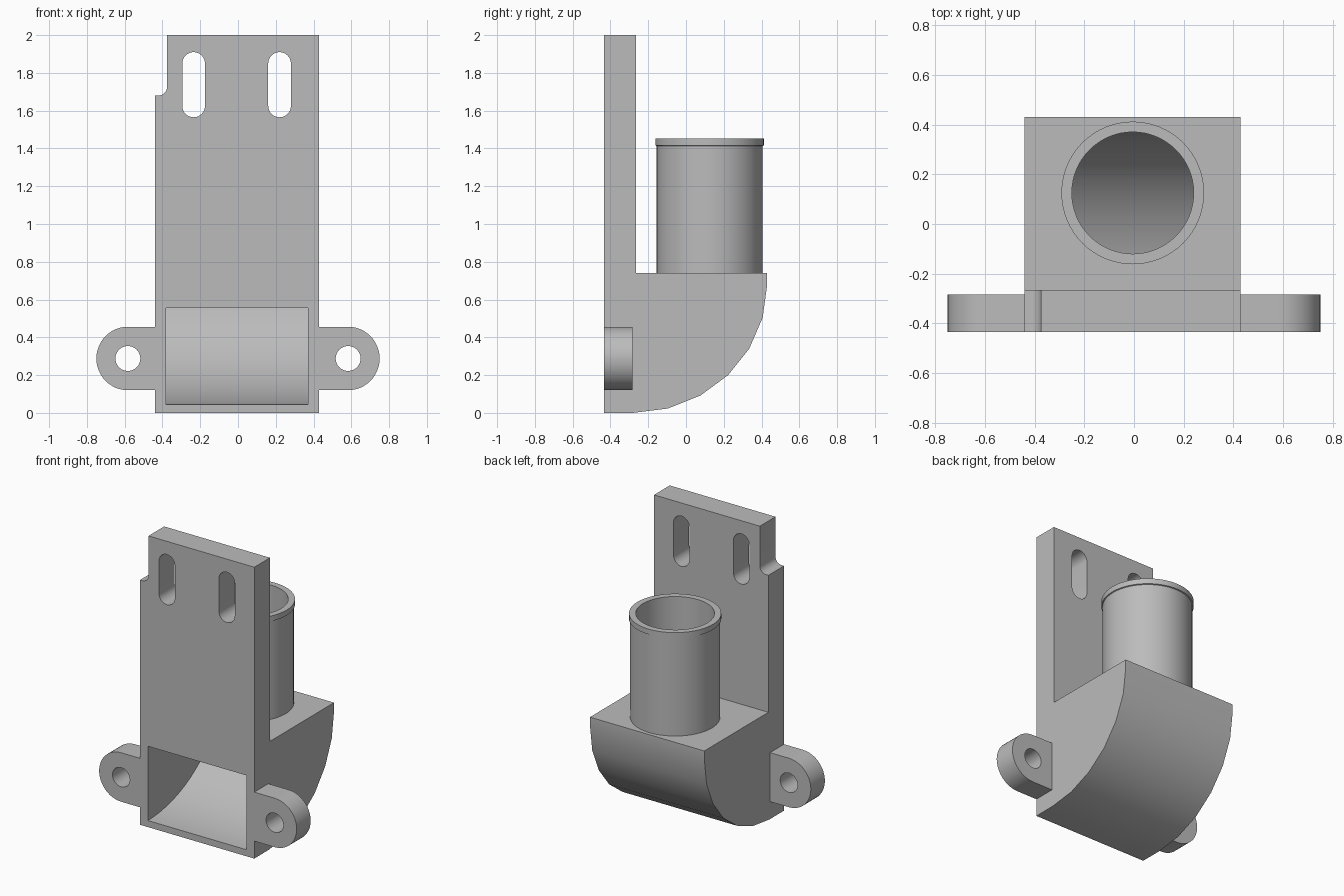
import bpy
import bmesh
from math import sin, cos, pi, radians
from mathutils import Vector

cube = bpy.data.objects.get("Cube")
if cube:
    bpy.data.objects.remove(cube, do_unlink=True)

grey = bpy.data.materials.new("plain grey")
grey.use_nodes = True
grey.diffuse_color = (0.5, 0.5, 0.5, 1)
grey.node_tree.nodes["Principled BSDF"].inputs["Base Color"].default_value = (0.5, 0.5, 0.5, 1)

FRONT, BACK = -0.435, -0.265      # plate faces
MID = -0.005                      # centre line of the body
PIPE_Y, BORE = 0.125, 0.245


def arc(cx, cz, a, b, start, end, steps):
    """Points along an elliptical arc, angles in degrees."""
    angles = [radians(start + (end - start) * i / steps) for i in range(steps + 1)]
    return [(cx + a * cos(t), cz + b * sin(t)) for t in angles]


def finish(bm, name):
    bmesh.ops.recalc_face_normals(bm, faces=bm.faces)
    mesh = bpy.data.meshes.new(name)
    bm.to_mesh(mesh)
    bm.free()
    mesh.materials.append(grey)
    obj = bpy.data.objects.new(name, mesh)
    bpy.context.collection.objects.link(obj)
    return obj


def prism(name, outline, low, high, axis):
    """Extrude an outline along x (outline in y, z), y (x, z) or z (x, y)."""
    bm = bmesh.new()
    place = {"x": lambda p: (low, p[0], p[1]),
             "y": lambda p: (p[0], low, p[1]),
             "z": lambda p: (p[0], p[1], low)}[axis]
    face = bm.faces.new([bm.verts.new(place(p)) for p in outline])
    grown = bmesh.ops.extrude_face_region(bm, geom=[face])
    step = Vector([high - low if a == axis else 0 for a in "xyz"])
    verts = [v for v in grown["geom"] if isinstance(v, bmesh.types.BMVert)]
    bmesh.ops.translate(bm, verts=verts, vec=step)
    return finish(bm, name)


def combine(obj, other, operation):
    """Apply a boolean and remove the helper."""
    other.hide_render = True
    mod = obj.modifiers.new(operation.lower(), "BOOLEAN")
    mod.operation, mod.solver, mod.object = operation, "EXACT", other
    bpy.ops.object.select_all(action="DESELECT")
    bpy.context.view_layer.objects.active = obj
    obj.select_set(True)
    bpy.ops.object.modifier_apply(modifier=mod.name)
    bpy.data.objects.remove(other, do_unlink=True)


def smooth(obj):
    bpy.ops.object.select_all(action="DESELECT")
    bpy.context.view_layer.objects.active = obj
    obj.select_set(True)
    bpy.ops.object.shade_smooth_by_angle(angle=radians(32))


# Body: back plate and rounded elbow housing in one side profile
side = [(FRONT, 0)] + arc(-0.28, 0.68, 0.71, 0.68, -90, 0, 6)
side += [(0.43, 0.74), (BACK, 0.74), (BACK, 2), (FRONT, 2)]
body = prism("mounting_plate_and_elbow", side, -0.44, 0.428, "x")

# Elbow passage from the front opening up to the pipe
passage = [(FRONT - 0.1, 0.045)] + arc(FRONT, 0.70, 0.805, 0.655, -90, 0, 24)
passage += arc(FRONT, 0.70, 0.315, 0.145, 0, -90, 12) + [(FRONT - 0.1, 0.555)]
combine(body, prism("passage_cutter", passage, -0.38, 0.37, "x"), "DIFFERENCE")
bore = arc(MID, PIPE_Y, BORE, BORE, 0, 360, 64)[:-1]
combine(body, prism("bore_cutter", bore, 0.65, 0.8, "z"), "DIFFERENCE")

# Two long slots near the top
for x in (-0.235, 0.22):
    slot = arc(x, 1.85, 0.06, 0.06, 0, 180, 16) + arc(x, 1.625, 0.06, 0.06, 180, 360, 16)
    combine(body, prism("slot_cutter", slot, -0.6, -0.1, "y"), "DIFFERENCE")

# Filleted corner notch
notch = [(-0.6, 2.1), (-0.6, 1.68)] + arc(-0.422, 1.727, 0.047, 0.047, -90, 0, 8) + [(-0.375, 2.1)]
combine(body, prism("notch_cutter", notch, -0.6, -0.1, "y"), "DIFFERENCE")
smooth(body)

# Mounting ears with screw holes
for s, name in ((1, "left_ear"), (-1, "right_ear")):
    ear = [(s * x, z) for x, z in
           [(0.41, 0.12)] + arc(0.583, 0.288, 0.167, 0.168, -90, 90, 24) + [(0.41, 0.456)]]
    lug = prism(name, ear, FRONT, -0.283, "y")
    hole = arc(s * 0.583, 0.288, 0.066, 0.066, 0, 360, 32)[:-1]
    combine(lug, prism("hole_cutter", hole, -0.6, -0.1, "y"), "DIFFERENCE")
    smooth(lug)

# Upright pipe with a thin rim, turned around its axis
bm = bmesh.new()
section = [(BORE, 0.74), (0.28, 0.74), (0.28, 1.413), (0.287, 1.416),
           (0.287, 1.453), (BORE, 1.453)]
ring = [bm.verts.new((MID + r, PIPE_Y, z)) for r, z in section]
edges = [bm.edges.new((ring[i - 1], ring[i])) for i in range(len(ring))]
bmesh.ops.spin(bm, geom=ring + edges, cent=(MID, PIPE_Y, 0), axis=(0, 0, 1),
               angle=2 * pi, steps=64, use_merge=True)
bmesh.ops.remove_doubles(bm, verts=bm.verts, dist=0.0001)
smooth(finish(bm, "pipe"))
